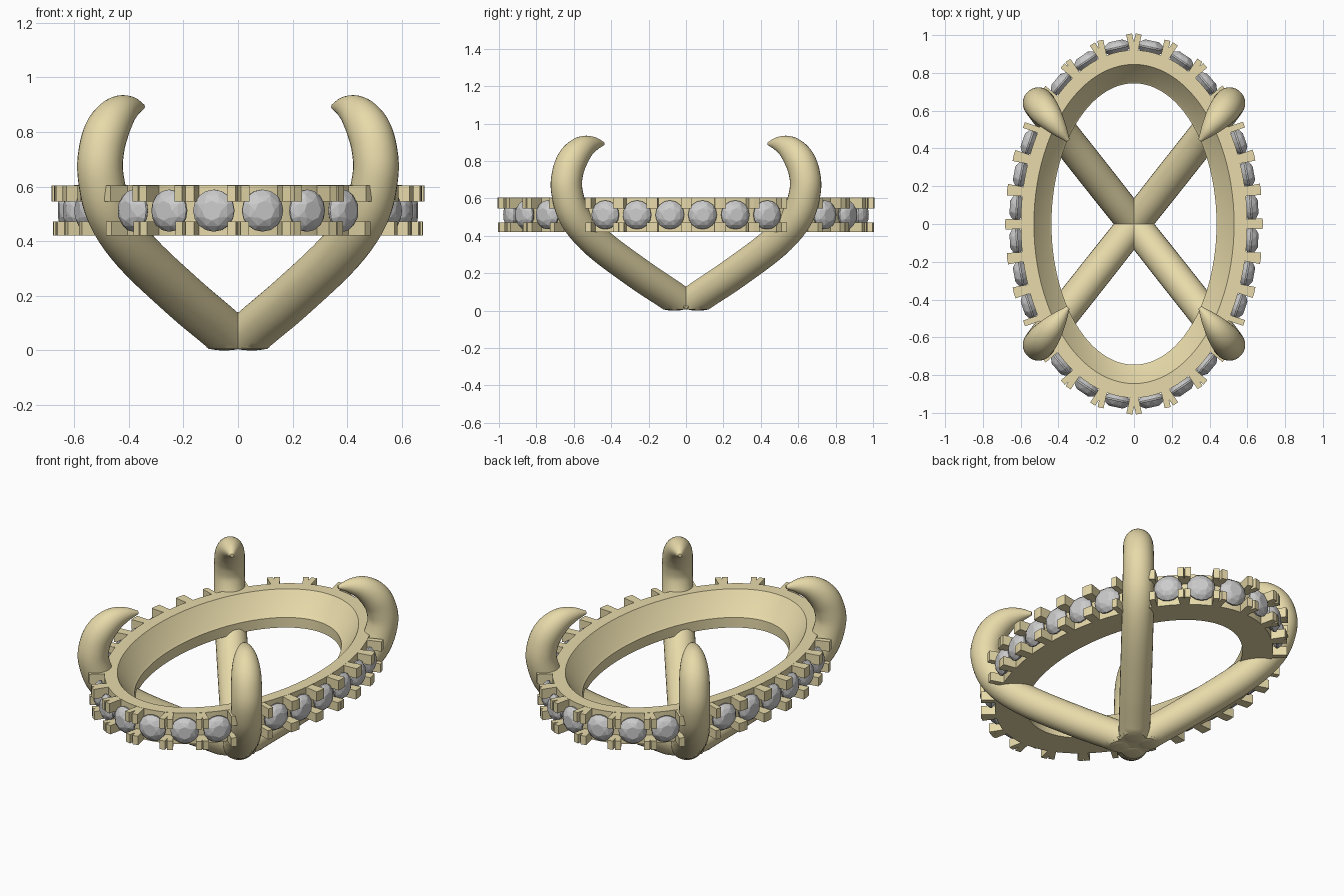
import bpy, bmesh, math
from mathutils import Vector, Matrix

if "Cube" in bpy.data.objects:
    bpy.data.objects.remove(bpy.data.objects["Cube"])

gold = bpy.data.materials.new("gold")
gold.diffuse_color = (0.80, 0.70, 0.40, 1)
gold.use_nodes = True
gold.node_tree.nodes["Principled BSDF"].inputs["Base Color"].default_value = gold.diffuse_color
grey = bpy.data.materials.new("stone")
grey.diffuse_color = (0.62, 0.62, 0.64, 1)
grey.use_nodes = True
grey.node_tree.nodes["Principled BSDF"].inputs["Base Color"].default_value = grey.diffuse_color


def finish(name, bm, mat, smooth=None):
    bmesh.ops.recalc_face_normals(bm, faces=bm.faces[:])
    me = bpy.data.meshes.new(name)
    bm.to_mesh(me)
    bm.free()
    me.materials.append(mat)
    ob = bpy.data.objects.new(name, me)
    bpy.context.collection.objects.link(ob)
    if smooth:
        bpy.context.view_layer.objects.active = ob
        ob.select_set(True)
        bpy.ops.object.shade_smooth_by_angle(angle=math.radians(smooth))
        ob.select_set(False)
    return ob


def skin(bm, rings, closed):
    n = len(rings[0])
    pairs = list(zip(rings, rings[1:])) + ([(rings[-1], rings[0])] if closed else [])
    for a, b in pairs:
        for i in range(n):
            j = (i + 1) % n
            bm.faces.new((a[i], a[j], b[j], b[i]))


# Oval band with a sloping inner seat: (half width x, half width y, z)
profile = [(0.60, 0.92, 0.42), (0.60, 0.92, 0.605), (0.53, 0.845, 0.605),
           (0.45, 0.757, 0.49), (0.437, 0.745, 0.48), (0.437, 0.745, 0.42)]
bm = bmesh.new()
N = 96
rings = [[bm.verts.new((a * math.cos(2 * math.pi * i / N), b * math.sin(2 * math.pi * i / N), z))
          for i in range(N)] for a, b, z in profile]
skin(bm, rings, True)
finish("oval_band", bm, gold, 25)

# Evenly spaced frames around the oval (local x = tangent, y = up, z = outward)
A, B, COUNT, STEPS = 0.61, 0.93, 28, 2800
pts = [Vector((A * math.cos(2 * math.pi * i / STEPS), B * math.sin(2 * math.pi * i / STEPS), 0))
       for i in range(STEPS + 1)]
total = sum((q - p).length for p, q in zip(pts, pts[1:]))
frames, run, k = [], 0, 0
for p, q in zip(pts, pts[1:]):
    run += (q - p).length
    if k < COUNT and run >= (k + 0.5) * total / COUNT:
        out = Vector((q.x / A ** 2, q.y / B ** 2, 0)).normalized()
        up = Vector((0, 0, 1))
        m = Matrix((up.cross(out), up, out)).transposed().to_4x4()
        m.translation = (q.x, q.y, 0.512)
        if k % 7 != 3:            # the claws take these four places
            frames.append(m)
        k += 1

# Faceted stones and their four block prongs
stones, prongs = bmesh.new(), bmesh.new()
gem = [(0.036, 0.050, 8, 0), (0.060, 0.038, 8, 0.5), (0.077, 0.016, 16, 0),
       (0.077, 0.008, 16, 0), (0.04, -0.025, 8, 0.5)]
for m in frames:
    vs = []
    for r, h, n, off in gem:
        for i in range(n):
            t = 2 * math.pi * (i + off) / n
            vs.append(stones.verts.new(m @ Vector((r * math.cos(t), r * math.sin(t), h))))
    bmesh.ops.convex_hull(stones, input=vs)
    for sx in (-1, 1):
        for z, h in ((0.063, 0.058), (-0.066, 0.052)):
            depth = 0.095 if z > 0 else 0.09
            box = Matrix.Translation((sx * 0.078, z, depth / 2 - 0.025)) @ Matrix.Diagonal((0.032, h, depth, 1))
            bmesh.ops.create_cube(prongs, size=1, matrix=m @ box)
finish("side_stones", stones, grey)
finish("stone_prongs", prongs, gold)

# Claw path: (distance from centre, z, tube radius), smoothed by Catmull-Rom
path = [(-0.06, -0.008, 0.085), (0.12, 0.09, 0.085), (0.32, 0.195, 0.086), (0.60, 0.36, 0.086),
        (0.755, 0.50, 0.086), (0.812, 0.64, 0.084), (0.805, 0.74, 0.083), (0.767, 0.815, 0.080),
        (0.705, 0.868, 0.066), (0.635, 0.890, 0.042), (0.563, 0.893, 0.010)]
P = [Vector(p) for p in path]
P = [2 * P[0] - P[1]] + P + [2 * P[-1] - P[-2]]
line = []
for i in range(1, len(P) - 2):
    a, b, c, d = P[i - 1:i + 3]
    for s in range(5):
        t = s / 5
        line.append(0.5 * (2 * b + (c - a) * t + (2 * a - 5 * b + 4 * c - d) * t * t
                           + (3 * b - a - 3 * c + d) * t ** 3))
line.append(P[-2])


def claw(name, sx, sy):
    d = Vector((0.62 * sx, 0.785 * sy, 0)).normalized()
    side = Vector((-d.y, d.x, 0))
    bm = bmesh.new()
    rings = []
    for i, p in enumerate(line):
        t = line[min(i + 1, len(line) - 1)] - line[max(i - 1, 0)]
        tl = math.hypot(t.x, t.y)
        nrm = (d * -t.y + Vector((0, 0, t.x))) / tl
        c = d * p.x + Vector((0, 0, p.y))
        rings.append([bm.verts.new(c + p.z * (nrm * math.cos(u) + side * math.sin(u)))
                      for u in (2 * math.pi * j / 28 for j in range(28))])
    skin(bm, rings, False)
    bm.faces.new(rings[0])
    bm.faces.new(rings[-1])
    # flat cut at the foot
    bmesh.ops.bisect_plane(bm, geom=bm.verts[:] + bm.edges[:] + bm.faces[:],
                           plane_co=(0, 0, 0.006), plane_no=(0, 0, 1), clear_inner=True)
    bmesh.ops.holes_fill(bm, edges=[e for e in bm.edges if e.is_boundary])
    finish(name, bm, gold, 40)


# Four claws, and the four rounded lobes of the foot beneath them
foot = bmesh.new()
for sx, xn in ((-1, "left"), (1, "right")):
    for sy, yn in ((-1, "front"), (1, "back")):
        claw(f"claw_{yn}_{xn}", sx, sy)
        bmesh.ops.create_uvsphere(foot, u_segments=24, v_segments=12, radius=1,
                                  matrix=Matrix.Translation((0.05 * sx, 0.063 * sy, 0.014))
                                  @ Matrix.Diagonal((0.066, 0.066, 0.014, 1)))
finish("foot_lobes", foot, gold, 40)
